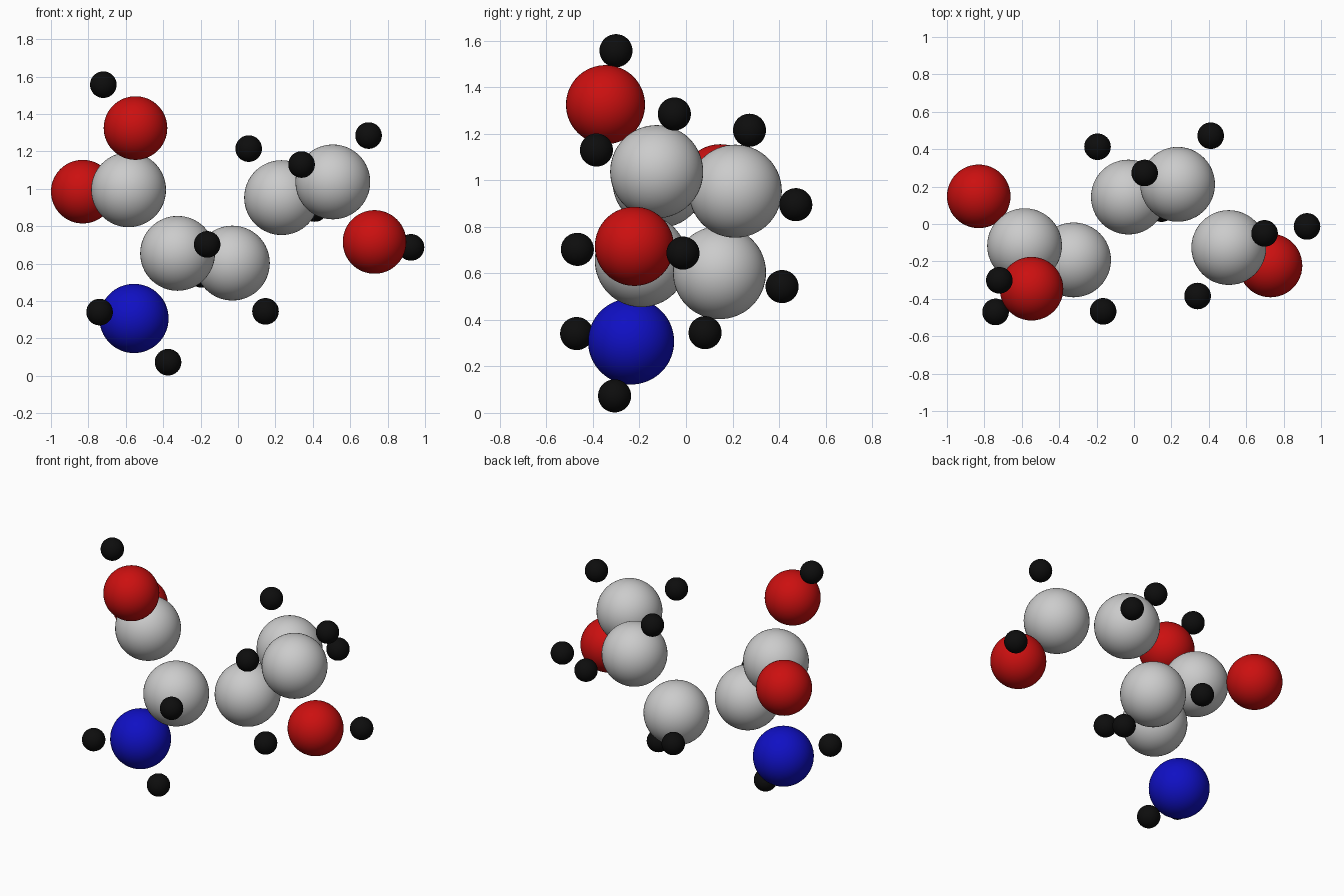
import bpy


def paint(name, rgb):
    m = bpy.data.materials.new(name)
    m.diffuse_color = (*rgb, 1)
    return m


red = paint("red", (0.60, 0.005, 0.005))
blue = paint("blue", (0.005, 0.005, 0.55))
black = paint("black", (0.004, 0.004, 0.004))

# Each kind of atom: radius, material, centres
kinds = {
    # five-atom backbone
    "carbon": (0.2, None, [
        (-0.585, -0.116, 0.995), (-0.323, -0.192, 0.655), (-0.03, 0.144, 0.603),
        (0.233, 0.212, 0.953), (0.507, -0.126, 1.037)]),
    # acid group pair and end hydroxyl
    "oxygen": (0.17, red, [
        (-0.83, 0.148, 0.985), (-0.548, -0.346, 1.325), (0.73, -0.222, 0.716)]),
    # amine
    "nitrogen": (0.185, blue, [(-0.556, -0.236, 0.307)]),
    # small outer atoms
    "hydrogen": (0.071, black, [
        (-0.72, -0.301, 1.557), (0.057, 0.273, 1.215), (0.34, -0.385, 1.13),
        (0.698, -0.050, 1.285), (0.925, -0.013, 0.687), (-0.165, -0.467, 0.703),
        (0.147, 0.082, 0.345), (-0.74, -0.47, 0.341), (-0.374, -0.307, 0.073),
        (-0.195, 0.413, 0.543), (0.41, 0.472, 0.895)]),
}

for name, (radius, mat, centres) in kinds.items():
    for i, c in enumerate(centres, 1):
        bpy.ops.mesh.primitive_uv_sphere_add(segments=48, ring_count=32, radius=radius, location=c)
        atom = bpy.context.object
        atom.name = f"{name}_atom_{i}"
        bpy.ops.object.shade_smooth()
        if mat:
            atom.data.materials.append(mat)
